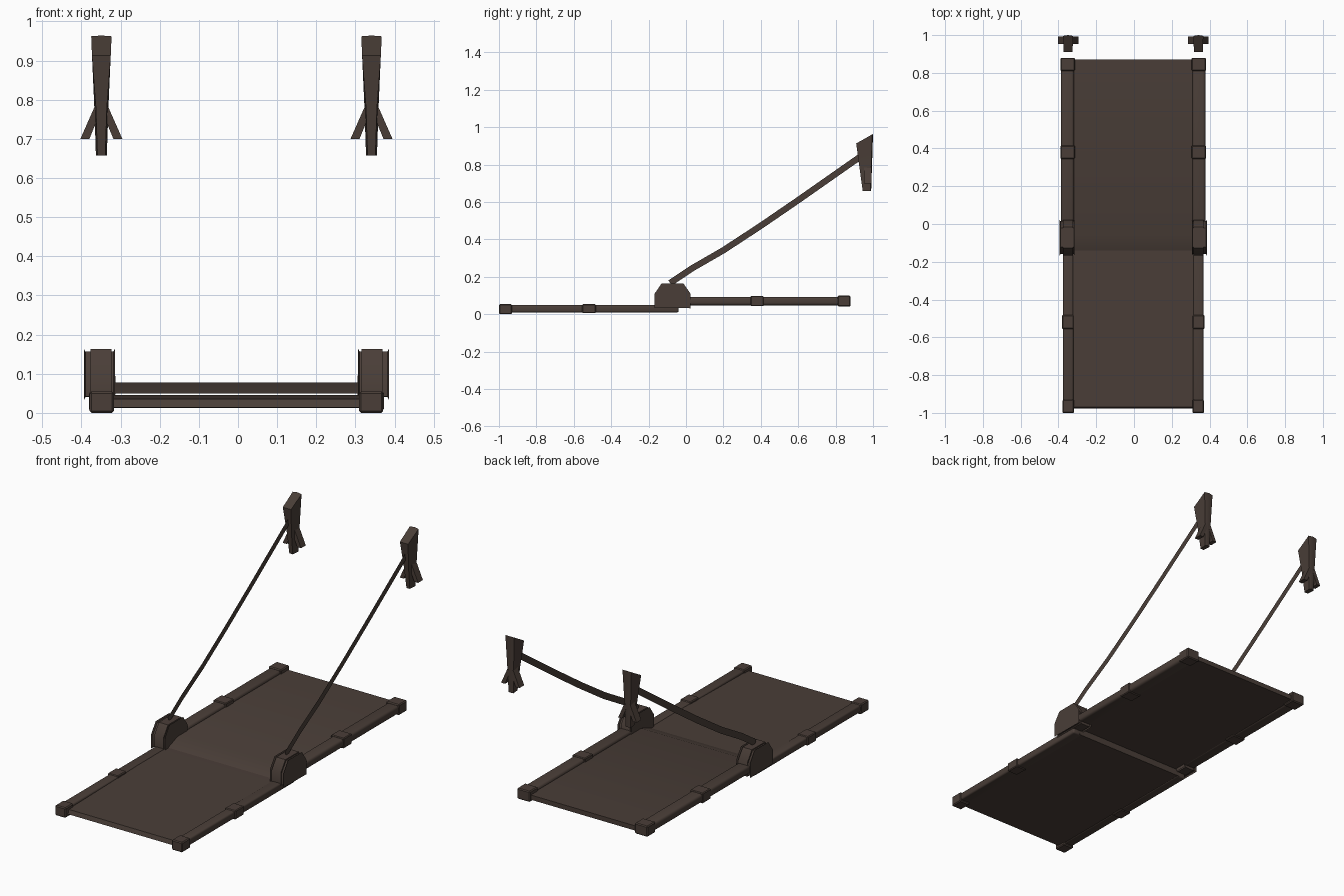
import bpy, bmesh, math

if "Cube" in bpy.data.objects:
    bpy.data.objects.remove(bpy.data.objects["Cube"])

CX = -0.004  # common centre line of all paired parts

brown = bpy.data.materials.new("dark_brown")
brown.diffuse_color = (0.068, 0.048, 0.039, 1)
brown.use_nodes = True
brown.node_tree.nodes["Principled BSDF"].inputs["Base Color"].default_value = brown.diffuse_color


def make_object(name, bm, x=0.0, bevel=0.0, segments=1):
    bmesh.ops.recalc_face_normals(bm, faces=bm.faces[:])
    if bevel:
        bmesh.ops.bevel(bm, geom=bm.edges[:], offset=bevel, segments=segments,
                        profile=0.5, affect='EDGES', clamp_overlap=True)
    mesh = bpy.data.meshes.new(name)
    bm.to_mesh(mesh)
    bm.free()
    mesh.materials.append(brown)
    mesh.shade_smooth()
    mesh.set_sharp_from_angle(angle=math.radians(35))
    ob = bpy.data.objects.new(name, mesh)
    ob.location.x = CX + x
    bpy.context.collection.objects.link(ob)
    return ob


def loft(bm, rings):
    """Closed solid through rings with equal point counts."""
    loops = [[bm.verts.new(p) for p in r] for r in rings]
    n = len(loops[0])
    for a, b in zip(loops, loops[1:]):
        for i in range(n):
            j = (i + 1) % n
            bm.faces.new((a[i], a[j], b[j], b[i]))
    bm.faces.new(loops[0][::-1])
    bm.faces.new(loops[-1])


def side_prism(name, profile, half, x=0.0):
    """Extrude a (y, z) profile across x."""
    bm = bmesh.new()
    loft(bm, [[(s * half, y, z) for y, z in profile] for s in (-1, 1)])
    return make_object(name, bm, x)


def block(name, x, half, y0, y1, z0, z1, bevel=0.0, segments=1):
    bm = bmesh.new()
    loft(bm, [[(-half, y, z0), (half, y, z0), (half, y, z1), (-half, y, z1)]
              for y in (y0, y1)])
    return make_object(name, bm, x, bevel, segments)


def grow(profile, amount):
    """Push profile points outwards from the housing centre."""
    return [(y + math.copysign(amount, y + 0.0725),
             z + math.copysign(amount, z - 0.08)) for y, z in profile]


# Deck panels
side_prism("front_deck", [(-0.978, 0.014), (-0.97, 0.036), (-0.38, 0.046),
                          (-0.04, 0.046), (-0.04, 0.012)], 0.33)
side_prism("rear_deck", [(-0.14, 0.049), (-0.06, 0.078), (0.87, 0.078),
                         (0.87, 0.053)], 0.33)

HOUSING = [(-0.16, 0.042), (-0.16, 0.102), (-0.122, 0.157), (-0.022, 0.157),
           (0.016, 0.102), (0.016, 0.04)]
ROPE = [(-0.085, 0.167), (0.03, 0.244), (0.2, 0.342), (0.4, 0.473),
        (0.6, 0.61), (0.8, 0.75), (0.95, 0.855)]

for s, side in ((-1, "left"), (1, "right")):
    # Rails with rounded edges
    block(f"front_rail_{side}", s * 0.344, 0.027, -0.97, -0.04, 0.010, 0.050, 0.009, 3)
    block(f"rear_rail_{side}", s * 0.348, 0.034, -0.05, 0.86, 0.048, 0.093, 0.013, 3)

    # Corner caps and mid clamps
    block(f"front_cap_{side}", s * 0.344, 0.031, -1.0, -0.93, 0.0, 0.054, 0.005)
    block(f"front_clamp_{side}", s * 0.346, 0.031, -0.555, -0.482, 0.006, 0.054, 0.004)
    block(f"rear_clamp_{side}", s * 0.347, 0.038, 0.345, 0.415, 0.043, 0.098, 0.004)
    block(f"rear_cap_{side}", s * 0.347, 0.038, 0.81, 0.88, 0.042, 0.099, 0.005)

    # Hinge housing with chamfered side faces and a raised centre band
    bm = bmesh.new()
    loft(bm, [[(x, y, z) for y, z in grow(HOUSING, g)] for x, g in
              ((-0.04, -0.008), (-0.036, 0), (0.036, 0), (0.04, -0.008))])
    make_object(f"hinge_housing_{side}", bm, s * 0.350)
    side_prism(f"housing_band_{side}", grow(HOUSING, 0.006), 0.027, s * 0.346)

    # Sagging flat support strap
    bm = bmesh.new()
    pairs = [[bm.verts.new((0, y + d * 0.009, z - d * 0.014)) for d in (-1, 1)]
             for y, z in ROPE]
    for a, b in zip(pairs, pairs[1:]):
        bm.faces.new((a[0], a[1], b[1], b[0]))
    make_object(f"strap_{side}", bm, s * 0.345)

    # Tapered wall spike: wedge section with a back ridge
    bm = bmesh.new()
    rings = []
    for zf, zb, yf, yb, wf, wb in ((0.658, 0.658, 0.945, 0.986, 0.010, 0.014),
                                   (0.780, 0.780, 0.928, 0.990, 0.014, 0.018),
                                   (0.913, 0.962, 0.910, 0.996, 0.024, 0.026)):
        rings.append([(-wf, yf, zf), (wf, yf, zf), (wb, yb, zb),
                      (0, yb + 0.004, zb + 0.002), (-wb, yb, zb)])
    loft(bm, rings)
    make_object(f"wall_spike_{side}", bm, s * 0.345)

    # Splayed claws either side of the spike
    for t, part in ((-1, "outer"), (1, "inner")):
        bm = bmesh.new()
        loft(bm, [[(t * x, y, z) for x, z in ((0.004, 0.765), (0.016, 0.785),
                                              (0.054, 0.699), (0.031, 0.699))]
                  for y in (0.952, 0.992)])
        make_object(f"claw_{part}_{side}", bm, s * 0.345)
